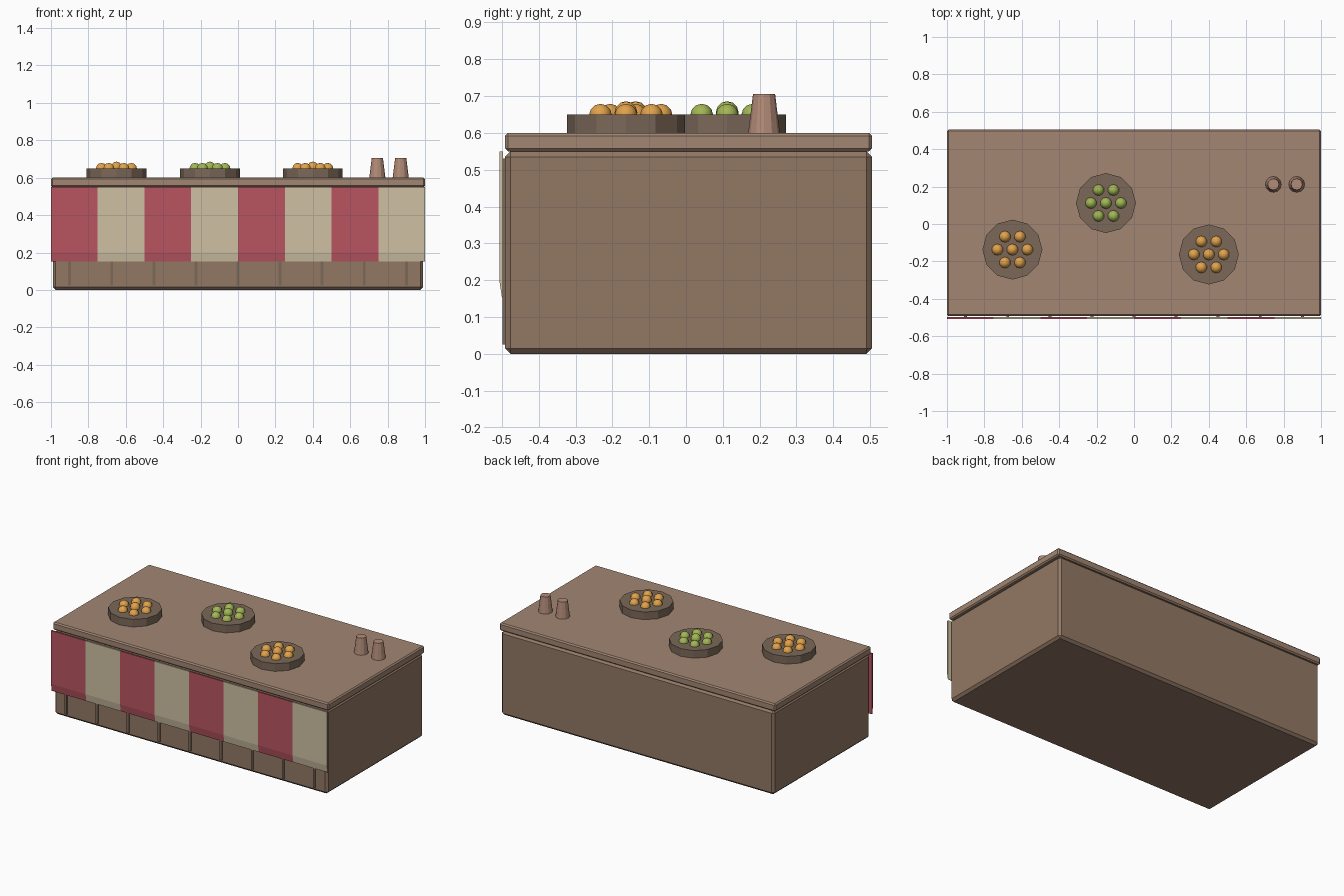
import bpy, bmesh, math
from mathutils import Matrix

if "Cube" in bpy.data.objects:
    bpy.data.objects.remove(bpy.data.objects["Cube"])

def mat(name, rgb):
    m = bpy.data.materials.new(name)
    m.diffuse_color = (*rgb, 1)
    m.use_nodes = True
    m.node_tree.nodes["Principled BSDF"].inputs["Base Color"].default_value = m.diffuse_color
    return m

WOOD = mat("wood", (0.29, 0.19, 0.13))
TOP = mat("counter_wood", (0.36, 0.24, 0.17))
DARK = mat("dark_wood", (0.20, 0.14, 0.10))
RED = mat("red_cloth", (0.48, 0.09, 0.12))
CREAM = mat("cream_cloth", (0.62, 0.53, 0.37))
ORANGE = mat("orange_fruit", (0.75, 0.36, 0.07))
GREEN = mat("green_fruit", (0.36, 0.47, 0.09))
CLAY = mat("clay", (0.45, 0.26, 0.19))

def finish(name, bm, material):
    me = bpy.data.meshes.new(name)
    bmesh.ops.recalc_face_normals(bm, faces=bm.faces)
    bm.to_mesh(me)
    bm.free()
    me.materials.append(material)
    ob = bpy.data.objects.new(name, me)
    bpy.context.collection.objects.link(ob)
    return ob

def box(name, lo, hi, material, bevel=0):
    bm = bmesh.new()
    size = [b - a for a, b in zip(lo, hi)]
    mid = [(a + b) / 2 for a, b in zip(lo, hi)]
    bmesh.ops.create_cube(bm, size=1,
        matrix=Matrix.Translation(mid) @ Matrix.Diagonal((*size, 1)))
    if bevel:
        bmesh.ops.bevel(bm, geom=bm.edges[:], offset=bevel, segments=1,
                        profile=0.5, affect='EDGES')
    return finish(name, bm, material)

def cone(name, x, y, z, r1, r2, h, sides, material):
    bm = bmesh.new()
    bmesh.ops.create_cone(bm, cap_ends=True, segments=sides, radius1=r1, radius2=r2,
        depth=h, matrix=Matrix.Translation((x, y, z + h / 2)))
    return finish(name, bm, material)

# Stall body and counter top
box("stall_body", (-0.99, -0.492, 0), (0.99, 0.505, 0.55), WOOD, 0.015)
box("counter_top", (-1, -0.492, 0.55), (1, 0.505, 0.6), TOP, 0.008)

# Upright seams between the front planks
for i in range(9):
    x = -0.9 + 0.225 * i
    box(f"plank_seam_{i}", (x - 0.008, -0.499, 0.025), (x + 0.008, -0.485, 0.53), DARK)

# Striped cloth hanging on the front, its hem tapering inward
profile = [(-0.497, 0.55), (-0.507, 0.55), (-0.507, 0.2), (-0.500, 0.153), (-0.497, 0.153)]
for i in range(8):
    x = -1 + 0.25 * i
    bm = bmesh.new()
    f = bm.faces.new([bm.verts.new((x, y, z)) for y, z in profile])
    ext = bmesh.ops.extrude_face_region(bm, geom=[f], use_keep_orig=True)
    bmesh.ops.translate(bm, vec=(0.25, 0, 0),
        verts=[g for g in ext["geom"] if isinstance(g, bmesh.types.BMVert)])
    finish(f"cloth_stripe_{i}", bm, CREAM if i % 2 else RED)

# Round trays, each with a ring of fruit around a central one
trays = [(-0.65, -0.137, ORANGE), (-0.15, 0.112, GREEN), (0.4, -0.163, ORANGE)]
for t, (cx, cy, fruit) in enumerate(trays):
    cone(f"tray_{t}", cx, cy, 0.6, 0.16, 0.16, 0.05, 12, DARK)
    bm = bmesh.new()
    spots = [(0, 0, 0.655)] + [(0.08 * math.cos(math.radians(60 * k)),
                                0.08 * math.sin(math.radians(60 * k)), 0.648) for k in range(6)]
    for dx, dy, z in spots:
        bmesh.ops.create_uvsphere(bm, u_segments=10, v_segments=6, radius=0.031,
            matrix=Matrix.Translation((cx + dx, cy + dy, z)))
    for f in bm.faces:
        f.smooth = True
    finish(f"fruit_{t}", bm, fruit)

# Tapered clay cups
for i, x in enumerate((0.745, 0.87)):
    cone(f"cup_{i}", x, 0.212, 0.6, 0.043, 0.03, 0.106, 12, CLAY)
